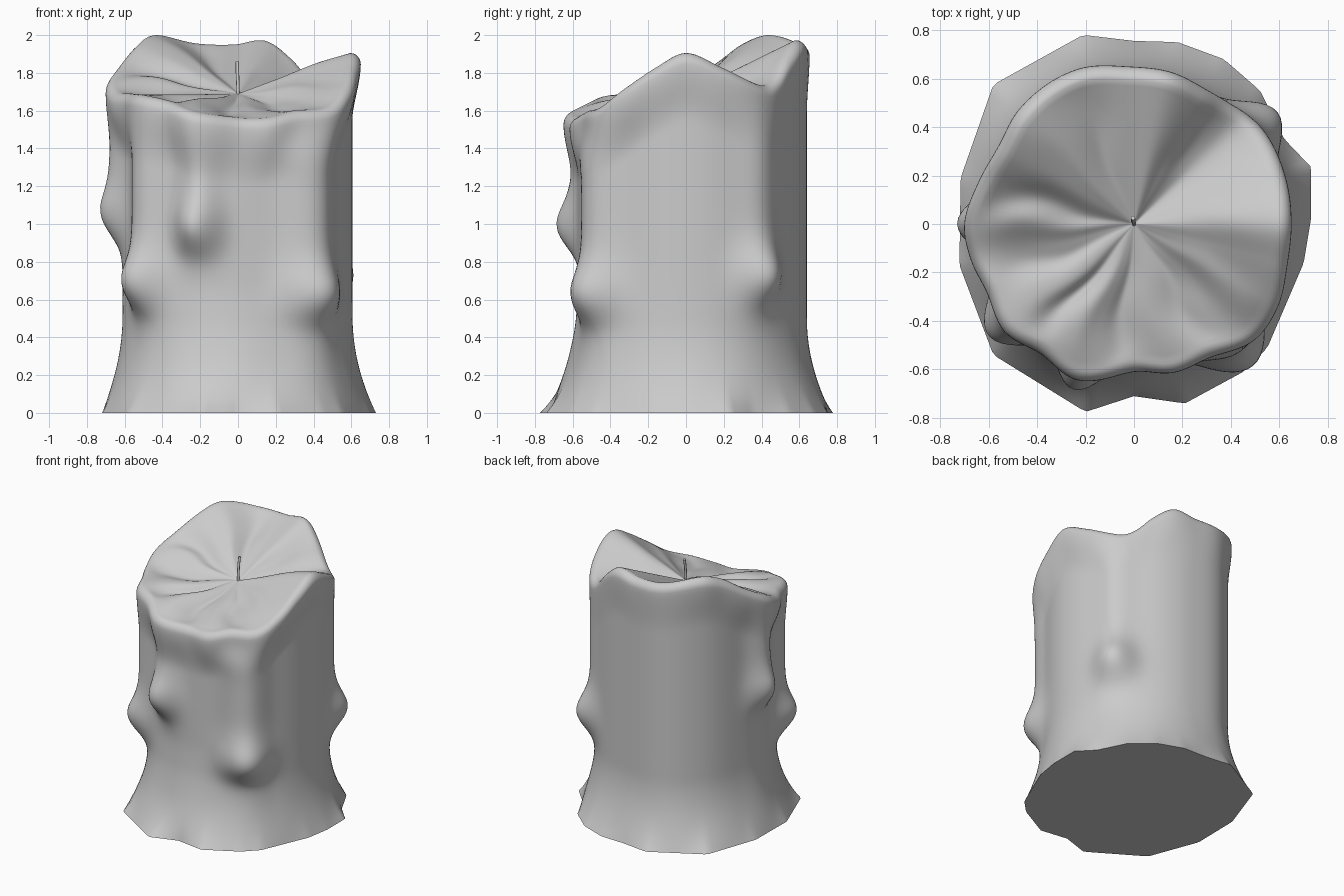
import bpy, bmesh
from math import sin, cos, atan2, hypot, radians, degrees, exp, pi

if "Cube" in bpy.data.objects:
    bpy.data.objects.remove(bpy.data.objects["Cube"])

N = 180

# Faceted outline of the foot (x, y)
FOOT = [(.73, .02), (.73, .235), (.62, .35), (.52, .55), (.37, .68), (.18, .75), (0, .755), (-.21, .78),
        (-.58, .575), (-.715, .19), (-.72, -.17), (-.58, -.54), (-.2, -.775), (0, -.71), (.21, -.74),
        (.45, -.61), (.55, -.51), (.70, -.16)]
# Rim: angle, radius, height
RIM = [(0, .65, 1.905), (18, .655, 1.83), (35, .66, 1.75), (44, .65, 1.735), (52, .635, 1.78), (62, .63, 1.88),
       (76, .645, 1.97), (92, .65, 1.95), (110, .68, 1.955), (135, .67, 2.0), (150, .645, 1.95), (165, .665, 1.85),
       (180, .70, 1.76), (192, .69, 1.70), (205, .67, 1.69), (220, .695, 1.68), (234, .66, 1.65),
       (250, .685, 1.595), (270, .61, 1.565), (285, .635, 1.565), (300, .635, 1.60), (316, .69, 1.62),
       (330, .685, 1.72), (345, .655, 1.83)]
# Body: angle, radius
BODY = [(0, .605), (30, .62), (60, .62), (90, .635), (112, .665), (135, .645), (160, .61), (180, .61),
        (205, .595), (225, .605), (250, .585), (270, .57), (290, .575), (312, .62), (330, .605)]
# Drips: angle, blob height, blob bulge, half width in degrees, run bulge
DRIPS = [(250, .97, .125, 11, .055), (217, .67, .13, 13, .075), (309, .61, .125, 16, .065),
         (180, 1.03, .095, 11, .07), (38, .71, .12, 12, .035)]
# Folds in the melted top: angle, half width, depth
FOLDS = [(230, 6, -.04), (246, 7, .02), (264, 6, -.025), (283, 9, .015), (302, 7, -.025), (325, 10, .025),
         (168, 8, -.025), (181, 8, .03), (202, 7, -.025), (112, 9, -.02), (135, 8, .01), (60, 8, -.015),
         (14, 14, .02)]


def smooth(table, a, k):
    """Periodic cubic interpolation of column k at angle a."""
    n = len(table)
    p = lambda i: (table[i % n][0] + 360 * (i // n), table[i % n][k])
    i = max(j for j in range(n) if table[j][0] <= a)
    (x0, y0), (x1, y1), (x2, y2), (x3, y3) = (p(i + j) for j in (-1, 0, 1, 2))
    h = x2 - x1
    t = (a - x1) / h
    m1, m2 = (y2 - y0) / (x2 - x0) * h, (y3 - y1) / (x3 - x1) * h
    return ((2*t**3 - 3*t*t + 1) * y1 + (t**3 - 2*t*t + t) * m1
            + (3*t*t - 2*t**3) * y2 + (t**3 - t*t) * m2)


def gauss(d, w):
    return exp(-(d / w) ** 2)


def around(a, b):
    return (a - b + 180) % 360 - 180


def step(a, b, x):
    t = min(1, max(0, (x - a) / (b - a)))
    return t * t * (3 - 2 * t)


polar = sorted((degrees(atan2(y, x)) % 360, hypot(x, y)) for x, y in FOOT)


def foot(a):
    """Distance from the axis to the foot polygon."""
    n = len(polar)
    for i in range(n):
        (a0, r0), (a1, r1) = polar[i], polar[(i + 1) % n]
        span, d = (a1 - a0) % 360, (a - a0) % 360
        if d <= span:
            s, u, v = radians(span), radians(d), radians(span - d)
            return r0 * r1 * sin(s) / (r1 * sin(v) + r0 * sin(u))


def column(a):
    """One slice of the candle, from the foot over the rim to the wick."""
    body, rr, rz = smooth(BODY, a, 1), smooth(RIM, a, 1), smooth(RIM, a, 2)
    sharp = foot(a)
    soft = sum(foot(a + d) for d in range(-20, 21, 4)) / 11
    edge, pts = rz - .06, []
    for i in range(57):
        z = edge * i / 56
        r = body
        for da, dz, bulge, w, run in DRIPS:
            d = around(a, da)
            lump = gauss(z - dz, .17 if z > dz else .15)
            r += (bulge - run * .5) * gauss(d, w) * lump
            r += run * gauss(d, w * .9) * step(dz - .2, dz + .1, z)
        r += .02 * gauss(around(a, 300), 12) * gauss(z - 1.42, .12)
        # the front of the wax swells a little towards the foot
        r += .025 * gauss(around(a, 270), 60) * (1 - step(.3, .7, z))
        r += (rr - r) * step(edge - .3, edge, z)
        f = max(0, 1 - z / .5) ** 2
        base = soft + (sharp - soft) * max(0, 1 - z / .3) ** 2
        pts.append((r + (base - r) * f, z))
    # rounded lip
    for i in range(1, 7):
        t = i / 6 * pi / 2
        pts.append((rr - .055 * (1 - cos(t)), edge + .06 * sin(t)))
    # melted bowl with slightly winding folds
    for i in range(1, 24):
        s = 1 - i / 24
        wind = 4 * sin(6 * s + sin(radians(3 * a)))
        fold = sum(d * gauss(around(a, fa + wind * sin(pi * s)), w) for fa, w, d in FOLDS)
        z = 1.69 + (rz - 1.69) * s + fold * 6.4 * s * s * (1 - s)
        pts.append(((rr - .055) * s, z))
    return pts


# Wax body: all slices joined into one skin
bm = bmesh.new()
grid = []
for j in range(N):
    t = 2 * pi * j / N
    grid.append([bm.verts.new((r * cos(t), r * sin(t), z)) for r, z in column(360 * j / N)])
top = bm.verts.new((0, 0, 1.69))
for j in range(N):
    p, q = grid[j], grid[(j + 1) % N]
    for i in range(len(p) - 1):
        bm.faces.new((p[i], q[i], q[i + 1], p[i + 1]))
    bm.faces.new((p[-1], q[-1], top))
bm.faces.new([c[0] for c in reversed(grid)])
mesh = bpy.data.meshes.new("candle_wax")
bm.to_mesh(mesh)
bm.free()
wax = bpy.data.objects.new("candle_wax", mesh)
bpy.context.collection.objects.link(wax)
bpy.context.view_layer.objects.active = wax
wax.select_set(True)
bpy.ops.object.shade_smooth_by_angle(angle=radians(50))

# Wick
curve = bpy.data.curves.new("wick", 'CURVE')
curve.dimensions = '3D'
curve.bevel_depth = .009
curve.bevel_resolution = 2
curve.use_fill_caps = True
path = curve.splines.new('POLY')
path.points.add(3)
for p, co in zip(path.points, [(0, 0, 1.66), (0, .003, 1.73), (-.003, .012, 1.80), (-.004, .025, 1.86)]):
    p.co = (*co, 1)
bpy.context.collection.objects.link(bpy.data.objects.new("wick", curve))
